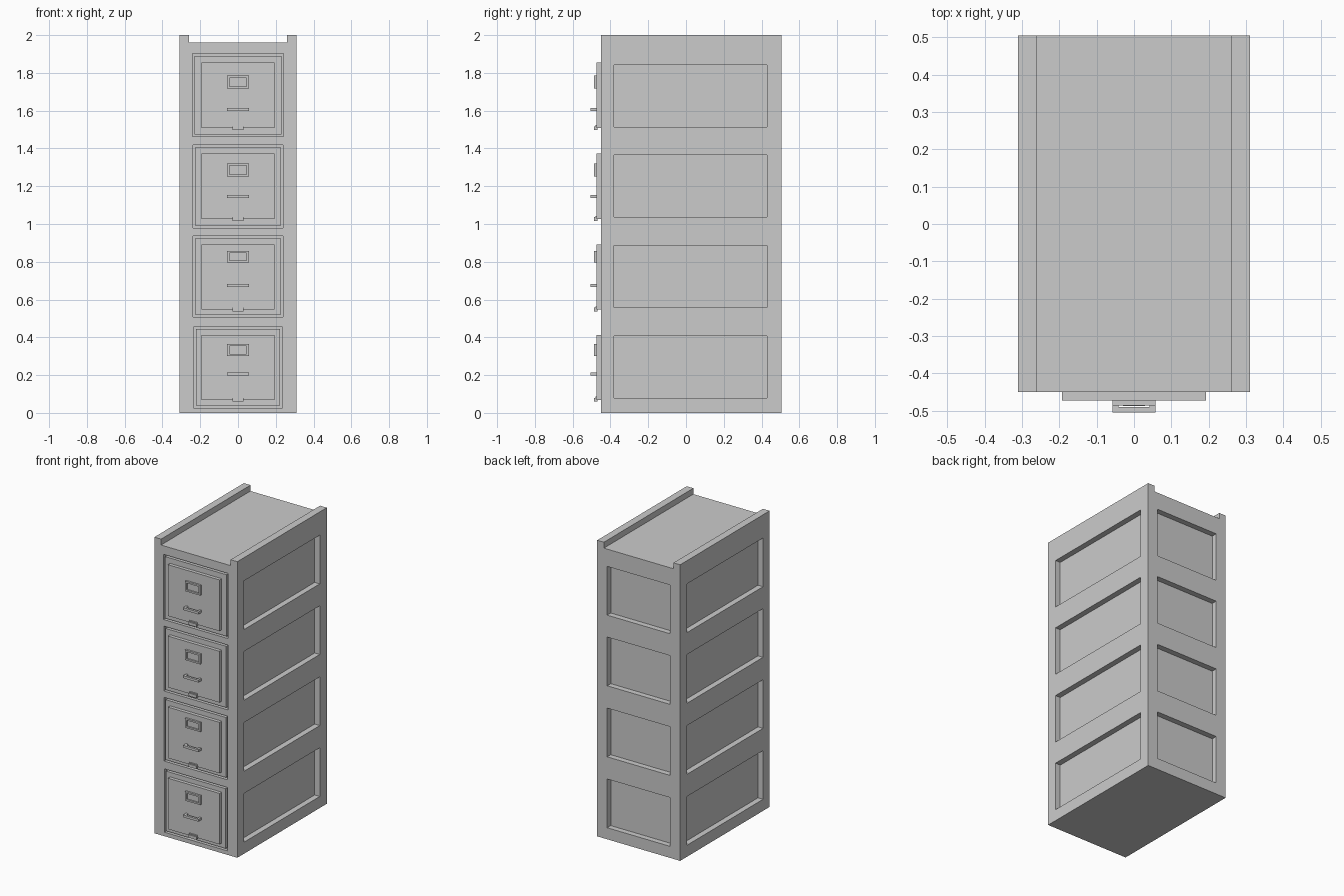
import bpy, bmesh

if "Cube" in bpy.data.objects:
    bpy.data.objects.remove(bpy.data.objects["Cube"])


def add_box(bm, x, y, z):
    """Axis-aligned box from (min, max) pairs."""
    verts = bmesh.ops.create_cube(bm, size=1)["verts"]
    for v in verts:
        for i, (lo, hi) in enumerate((x, y, z)):
            v.co[i] = hi if v.co[i] > 0 else lo


def make(name, boxes):
    bm = bmesh.new()
    for b in boxes:
        add_box(bm, *b)
    me = bpy.data.meshes.new(name)
    bm.to_mesh(me)
    bm.free()
    ob = bpy.data.objects.new(name, me)
    bpy.context.collection.objects.link(ob)
    return ob


def cut(target, boxes):
    """Subtract boxes from target and discard the cutter."""
    cutter = make("cutter", boxes)
    cutter.hide_render = True
    mod = target.modifiers.new("cut", "BOOLEAN")
    mod.object = cutter
    mod.operation = "DIFFERENCE"
    mod.solver = "EXACT"
    bpy.context.view_layer.objects.active = target
    bpy.ops.object.modifier_apply(modifier=mod.name)
    bpy.data.objects.remove(cutter)


W, FRONT, BACK = 0.31, -0.45, 0.505
FACE = -0.473          # front plane of the raised drawer panels
GAP = 0.012            # groove around each drawer
INSET = 0.038          # depth of side and back panels

# Per drawer: opening half width, opening z, panel z, label z, handle z, latch z, side panel z
drawers = [
    (0.235, (0.027, 0.455), (0.068, 0.412), (0.302, 0.364), 0.205, 0.073, (0.078, 0.407)),
    (0.237, (0.507, 0.937), (0.548, 0.892), (0.795, 0.858), 0.675, 0.551, (0.557, 0.886)),
    (0.239, (0.980, 1.418), (1.026, 1.372), (1.252, 1.320), 1.145, 1.030, (1.037, 1.366)),
    (0.241, (1.462, 1.902), (1.508, 1.854), (1.717, 1.785), 1.605, 1.510, (1.514, 1.843)),
]

# Cabinet carcass with raised rails along the top sides
cabinet = make("cabinet_body", [((-W, W), (FRONT, BACK), (0, 2))])
cuts = [((-0.26, 0.26), (-1, 1), (1.96, 2.1))]
for hw, opening, _, _, _, _, side in drawers:
    cuts.append(((-hw, hw), (-0.6, FRONT + 0.022), opening))
    cuts.append(((-0.235, 0.235), (BACK - INSET, 0.6), side))
    for s in (-1, 1):
        cuts.append((sorted((s * (W - INSET), s * 0.5)), (-0.38, 0.43), side))
cut(cabinet, cuts)

for n, (hw, (z0, z1), panel, (l0, l1), hz, kz, _) in enumerate(drawers, 1):
    # Flush drawer front sitting inside its groove
    w = hw - GAP
    make(f"drawer_front_{n}", [((-w, w), (FRONT, FRONT + 0.03), (z0 + GAP, z1 - GAP))])

    # Raised panel
    make(f"drawer_panel_{n}", [((-0.193, 0.193), (FACE, FRONT + 0.005), panel)])

    # Label holder frame
    holder = make(f"label_holder_{n}", [((-0.057, 0.057), (-0.486, FACE + 0.002), (l0, l1))])
    cut(holder, [((-0.045, 0.045), (-0.5, FACE - 0.003), (l0 + 0.011, l1 - 0.011))])

    # Bar handle on two posts
    handle = make(f"handle_{n}", [((-0.057, 0.057), (-0.505, FACE + 0.002), (hz - 0.008, hz + 0.008))])
    cut(handle, [((-0.042, 0.042), (-0.49, -0.4), (hz - 0.1, hz + 0.1))])

    # Latch at the bottom edge, stepped in profile
    make(f"latch_{n}", [((-0.029, 0.029), (-0.48, FACE + 0.005), (kz - 0.013, kz + 0.013)),
                        ((-0.029, 0.029), (-0.487, -0.479), (kz - 0.013, kz + 0.007))])
